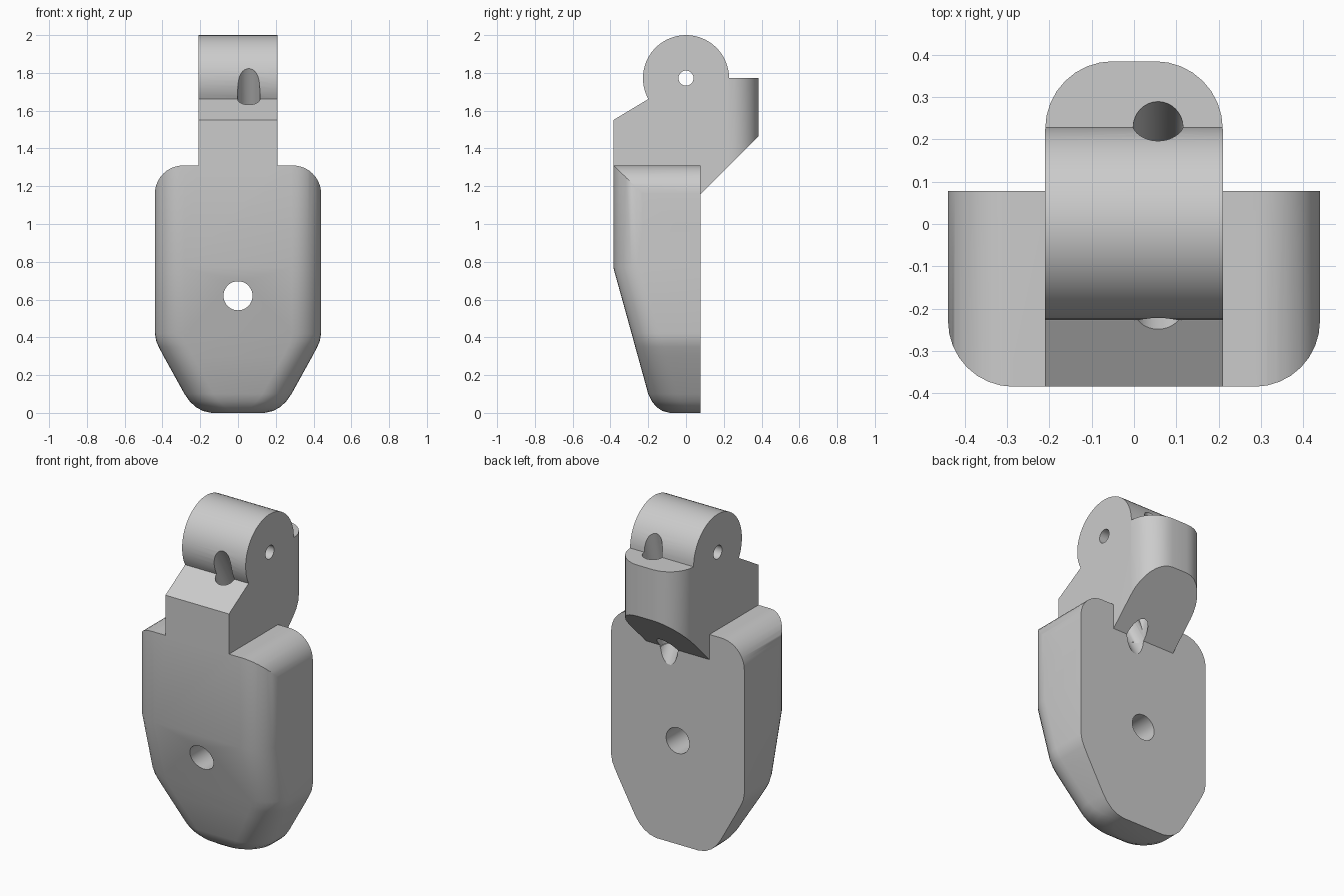
import bpy, bmesh
from math import sin, cos, pi, radians
from mathutils import Vector

cube = bpy.data.objects.get("Cube")
if cube:
    bpy.data.objects.remove(cube)

grey = bpy.data.materials.new("light grey")
grey.use_nodes = True
grey.diffuse_color = (0.6, 0.6, 0.6, 1)
grey.node_tree.nodes["Principled BSDF"].inputs["Base Color"].default_value = (0.6, 0.6, 0.6, 1)

BACK, FRONT, HALF, TOP = 0.078, -0.385, 0.44, 1.31


def finish(name, bm):
    bmesh.ops.recalc_face_normals(bm, faces=bm.faces)
    mesh = bpy.data.meshes.new(name)
    bm.to_mesh(mesh)
    bm.free()
    mesh.materials.append(grey)
    ob = bpy.data.objects.new(name, mesh)
    bpy.context.collection.objects.link(ob)
    return ob


def loft(name, rings):
    """Skin a stack of equal-length rings and cap both ends."""
    bm = bmesh.new()
    rows = [[bm.verts.new(p) for p in ring] for ring in rings]
    n = len(rows[0])
    for a, b in zip(rows, rows[1:]):
        for i in range(n):
            j = (i + 1) % n
            bm.faces.new((a[i], a[j], b[j], b[i]))
    bm.faces.new(rows[0])
    bm.faces.new(rows[-1])
    return finish(name, bm)


def arc(cx, cy, r, start, end, steps):
    angles = [radians(start + (end - start) * i / steps) for i in range(steps + 1)]
    return [(cx + r * cos(a), cy + r * sin(a)) for a in angles]


def rod(name, start, end, r, sides=32):
    """Round cutter between two points."""
    start, end = Vector(start), Vector(end)
    turn = (end - start).to_track_quat('Z', 'Y')
    ring = [turn @ Vector((r * cos(2 * pi * i / sides), r * sin(2 * pi * i / sides), 0))
            for i in range(sides)]
    return loft(name, [[start + p for p in ring], [end + p for p in ring]])


def combine(ob, tool, operation):
    mod = ob.modifiers.new(operation, 'BOOLEAN')
    mod.operation, mod.solver, mod.object = operation, 'EXACT', tool
    bpy.context.view_layer.objects.active = ob
    bpy.ops.object.modifier_apply(modifier=mod.name)
    bpy.data.objects.remove(tool)


# Body: horizontal slices with rounded front corners (height, half width, front)
def slice_ring(z, w, f):
    r = min(0.155, 0.85 * w)
    side = [(w, BACK)] + arc(w - r, f + r, r, 0, -90, 8)
    return [(x, y, z) for x, y in side] + [(-x, y, z) for x, y in reversed(side)]


stations = [(0, 0.14, -0.085), (0.01, 0.185, -0.125), (0.03, 0.222, -0.155),
            (0.06, 0.255, -0.18), (0.1, 0.283, -0.2), (0.3, 0.394, -0.255),
            (0.35, 0.42, -0.269), (0.38, 0.433, -0.277), (0.42, HALF, -0.288),
            (0.77, HALF, FRONT), (TOP, HALF, FRONT)]
bracket = loft("bracket_body", [slice_ring(*s) for s in stations])

# Round the two shoulders
shoulder = arc(HALF - 0.15, TOP - 0.15, 0.15, 0, 90, 10)
outline = [(0.6, -0.2), (0.6, 1.0), (HALF, 1.0)] + shoulder
outline += [(-x, z) for x, z in reversed(outline)]
combine(bracket, loft("shoulder_cutter", [[(x, y, z) for x, z in outline] for y in (-0.6, 0.6)]),
        'INTERSECT')

# Neck and pivot head: side profile across the width
head = arc(0, 1.772, 0.228, 0, 209, 32)
profile = [(0.02, 1.102), (0.385, 1.467), (0.385, 1.772)] + head
profile += [(FRONT, 1.55), (FRONT, TOP), (-0.3, 1.12)]
neck = loft("neck", [[(x, y, z) for y, z in profile] for x in (-0.21, 0.21)])

# Round the back corners of the neck
corner = arc(0.05, 0.225, 0.16, 0, 90, 8)
plan = [(0.21, -0.6)] + corner
plan += [(-x, y) for x, y in reversed(plan)]
combine(neck, loft("corner_cutter", [[(x, y, z) for x, y in plan] for z in (0.9, 2.2)]),
        'INTERSECT')
combine(bracket, neck, 'UNION')

# Pivot hole, mounting hole and two slanted cord channels meeting at the back
X = 0.057
for tool in (rod("pivot_cutter", (-1, 0, 1.772), (1, 0, 1.772), 0.04),
             rod("mount_cutter", (0, -1, 0.62), (0, 1, 0.62), 0.077),
             rod("front_channel", (X, -0.408, 2.03), (X, 0.219, 0.93), 0.059),
             rod("back_channel", (X, 0.31, 2.1), (X, 0.075, 1.15), 0.059)):
    combine(bracket, tool, 'DIFFERENCE')

bracket.name = "bracket"
bpy.ops.object.select_all(action='DESELECT')
bracket.select_set(True)
bpy.context.view_layer.objects.active = bracket
bpy.ops.object.shade_smooth_by_angle(angle=radians(30))
